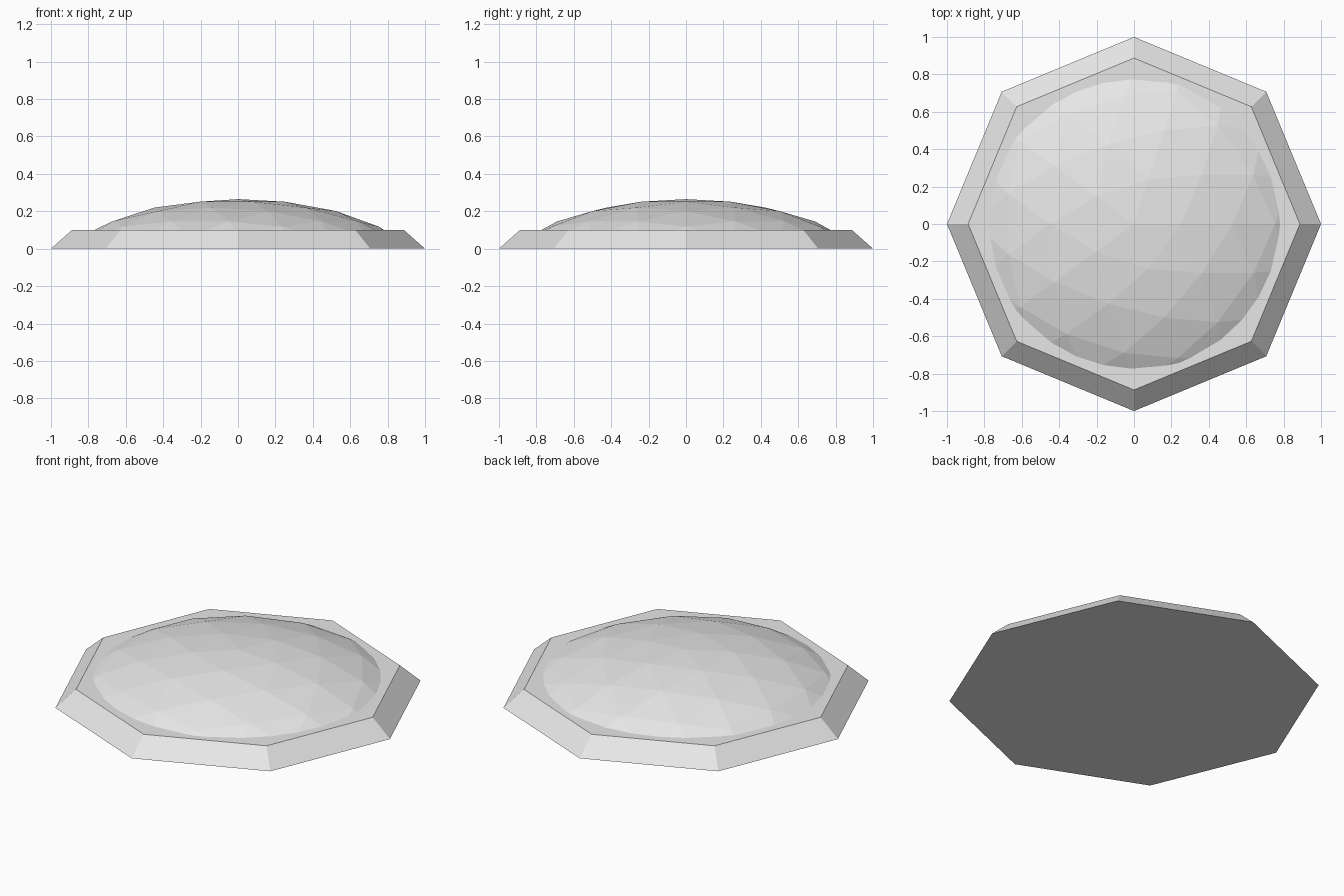
import bpy
import bmesh
import math
from mathutils import Matrix

cube = bpy.data.objects.get("Cube")
if cube:
    bpy.data.objects.remove(cube, do_unlink=True)

BASE_HEIGHT = 0.1
DOME_TOP = 0.265
DOME_HALF_HEIGHT = 0.43

# Single grey material
grey = bpy.data.materials.new("light_grey")
grey.use_nodes = True
colour = (0.8, 0.8, 0.8, 1)
grey.diffuse_color = colour
grey.node_tree.nodes["Principled BSDF"].inputs["Base Color"].default_value = colour


def make_object(name, bm):
    bmesh.ops.recalc_face_normals(bm, faces=bm.faces)
    mesh = bpy.data.meshes.new(name)
    bm.to_mesh(mesh)
    bm.free()
    mesh.materials.append(grey)
    obj = bpy.data.objects.new(name, mesh)
    bpy.context.collection.objects.link(obj)
    return obj


# Octagonal base with sloping sides and corners on the axes
bm = bmesh.new()
rings = []
for radius, z in ((1.0, 0), (0.887, BASE_HEIGHT)):
    rings.append([bm.verts.new((radius * math.cos(i * math.pi / 4),
                                radius * math.sin(i * math.pi / 4), z))
                  for i in range(8)])
bottom, top = rings
bm.faces.new(bottom)
bm.faces.new(top)
for i in range(8):
    j = (i + 1) % 8
    bm.faces.new((bottom[i], bottom[j], top[j], top[i]))
make_object("octagonal_base", bm)

# Faceted dome: flattened icosphere, cut off just inside the base
bm = bmesh.new()
bmesh.ops.create_icosphere(bm, subdivisions=3, radius=1.0)
bm.transform(Matrix.Translation((0, 0, DOME_TOP - DOME_HALF_HEIGHT))
             @ Matrix.Diagonal((1, 1, DOME_HALF_HEIGHT, 1)))
bmesh.ops.bisect_plane(bm, geom=bm.verts[:] + bm.edges[:] + bm.faces[:],
                       plane_co=(0, 0, BASE_HEIGHT - 0.01),
                       plane_no=(0, 0, 1), clear_inner=True)
bmesh.ops.holes_fill(bm, edges=[e for e in bm.edges if e.is_boundary], sides=0)
make_object("faceted_dome", bm)
